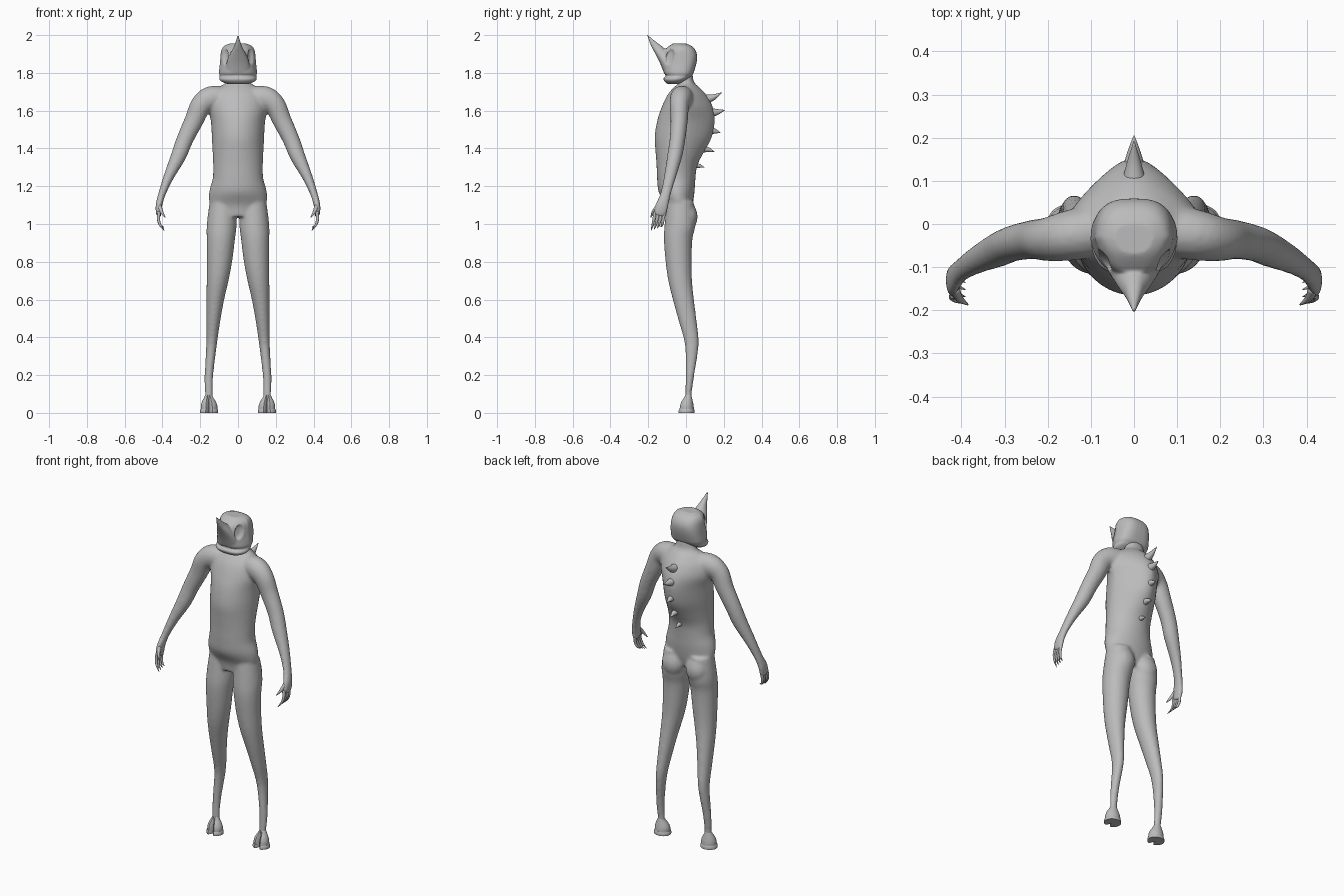
import bpy, bmesh, math
from mathutils import Vector

if "Cube" in bpy.data.objects:
    bpy.data.objects.remove(bpy.data.objects["Cube"], do_unlink=True)

skin = bpy.data.materials.new("grey skin")
skin.use_nodes = True
GREY = (0.5, 0.5, 0.5, 1)
skin.diffuse_color = GREY
skin.node_tree.nodes["Principled BSDF"].inputs["Base Color"].default_value = GREY
SIDES = 32


def spline(rows, steps=4):
    """Smoothly interpolate rows of section parameters."""
    out = []
    for i in range(len(rows) - 1):
        a, b, c, d = (rows[max(i - 1, 0)], rows[i], rows[i + 1],
                      rows[min(i + 2, len(rows) - 1)])
        for s in range(steps):
            t = s / steps
            out.append([q + 0.5 * t * (r - p + t * (2*p - 5*q + 4*r - u + t * (3*(q - r) + u - p)))
                        for p, q, r, u in zip(a, b, c, d)])
    return out + [list(rows[-1])]


def loft(bm, rings):
    loops = [[bm.verts.new(p) for p in ring] for ring in rings]
    for a, b in zip(loops, loops[1:]):
        for i in range(len(a)):
            j = (i + 1) % len(a)
            bm.faces.new((a[i], a[j], b[j], b[i]))
    bm.faces.new(loops[0])
    bm.faces.new(loops[-1])


def power(v, e):
    return math.copysign(abs(v) ** e, v)


def stack(bm, rows, side=1, square=1.0, notch=0.0, steps=4):
    """Level sections: z, centre x, half width, front y, back y, front taper, back taper."""
    rings = []
    for z, cx, w, f, b, kf, kb in spline(rows, steps):
        ring = []
        for i in range(SIDES):
            a = math.tau * i / SIDES
            c, s = power(math.cos(a), square), power(math.sin(a), square)
            x = w * c * (1 - (kf if s < 0 else kb) * abs(s))
            y = (f + b) / 2 + (b - f) / 2 * s
            if s < 0:
                y += notch * (b - f) * math.exp(-(c / 0.17) ** 2)
            ring.append((side * (cx + x), y, z))
        rings.append(ring)
    loft(bm, rings)


def tube(bm, rows, side=1, sides=16):
    """Limb sections along a path: x, y, z, radius across, radius in depth."""
    rows = spline(rows)
    pts = [Vector(r[:3]) for r in rows]
    rings = []
    for i, r in enumerate(rows):
        t = (pts[min(i + 1, len(pts) - 1)] - pts[max(i - 1, 0)]).normalized()
        ref = Vector((1, 0, 0)) if abs(t.y) > 0.7 else Vector((0, 1, 0))
        n = t.cross(ref).normalized()
        b = n.cross(t)
        ring = []
        for k in range(sides):
            a = math.tau * k / sides
            p = pts[i] + n * r[3] * math.cos(a) + b * r[4] * math.sin(a)
            ring.append((side * p.x, p.y, p.z))
        rings.append(ring)
    loft(bm, rings)


def finish(bm, name, voxel=0, iterations=0):
    bmesh.ops.recalc_face_normals(bm, faces=bm.faces[:])
    mesh = bpy.data.meshes.new(name)
    bm.to_mesh(mesh)
    bm.free()
    obj = bpy.data.objects.new(name, mesh)
    bpy.context.collection.objects.link(obj)
    if voxel:
        # fuse the overlapping volumes into one soft skin
        rm = obj.modifiers.new("fuse", "REMESH")
        rm.mode, rm.voxel_size = "VOXEL", voxel
        sm = obj.modifiers.new("soften", "SMOOTH")
        sm.factor, sm.iterations = 0.5, iterations
        deps = bpy.context.evaluated_depsgraph_get()
        baked = bpy.data.meshes.new_from_object(obj.evaluated_get(deps))
        obj.modifiers.clear()
        obj.data = baked
    obj.data.materials.clear()
    obj.data.materials.append(skin)
    for p in obj.data.polygons:
        p.use_smooth = True
    return obj


# Body: torso and neck, legs, buttocks and arms
bm = bmesh.new()
stack(bm, [
    (1.04, 0, .10, -.10, .02, 0, 0), (1.10, 0, .148, -.11, .035, 0, 0),
    (1.17, 0, .153, -.145, .045, .1, 0), (1.24, 0, .134, -.153, .05, 0, 0),
    (1.31, 0, .132, -.156, .06, 0, .1), (1.38, 0, .135, -.161, .095, 0, .25),
    (1.46, 0, .139, -.166, .137, 0, .35), (1.55, 0, .145, -.152, .153, 0, .4),
    (1.62, 0, .16, -.128, .142, 0, .4), (1.68, 0, .15, -.10, .11, 0, .4),
    (1.72, 0, .11, -.068, .075, 0, .3), (1.75, 0, .065, -.038, .043, 0, 0),
    (1.80, 0, .055, -.035, .035, 0, 0)])
for side in (1, -1):
    stack(bm, [
        (1.12, .08, .07, -.10, .04, 0, 0), (1.0, .086, .079, -.113, .05, 0, 0),
        (.92, .091, .075, -.117, .034, 0, 0), (.80, .098, .067, -.108, .03, 0, 0),
        (.70, .108, .058, -.094, .032, 0, 0), (.60, .12, .047, -.07, .042, 0, 0),
        (.49, .130, .037, -.04, .056, 0, 0), (.36, .14, .028, -.006, .067, 0, 0),
        (.20, .154, .023, -.002, .044, 0, 0), (.10, .155, .021, -.004, .03, 0, 0),
        (.04, .155, .022, -.006, .03, 0, 0)], side)
    tube(bm, [(.075, .0, 1.125, .01, .01), (.075, .0, 1.10, .05, .042),
              (.078, .002, 1.04, .068, .06), (.08, .0, .985, .05, .045),
              (.08, .0, .965, .01, .01)], side)
    tube(bm, [
        (.05, -.01, 1.665, .06, .06), (.14, -.025, 1.665, .066, .06),
        (.195, -.035, 1.63, .057, .052), (.232, -.036, 1.55, .051, .046),
        (.28, -.045, 1.45, .045, .042), (.315, -.06, 1.36, .041, .04),
        (.367, -.085, 1.25, .028, .032), (.402, -.108, 1.16, .02, .028),
        (.418, -.127, 1.10, .018, .035), (.42, -.136, 1.06, .015, .036),
        (.417, -.14, 1.04, .011, .028)], side)
finish(bm, "body", 0.008, 8)

# Fingers and thumbs
for side, label in ((1, "left"), (-1, "right")):
    bm = bmesh.new()
    for i in range(4):
        y = -.164 + .0165 * i
        tube(bm, [(.417, y, 1.065, .009, .009), (.421, y - .006, 1.025, .008, .008),
                  (.411, y - .013, .993, .006, .006),
                  (.391, y - .021, .966 + .006 * i, .001, .001)], side, 10)
    tube(bm, [(.415, -.15, 1.095, .011, .011), (.405, -.172, 1.065, .009, .009),
              (.385, -.187, 1.035, .002, .002)], side, 10)
    finish(bm, label + "_fingers")

# Head fused with the pointed face crest
bm = bmesh.new()
stack(bm, [
    (1.742, 0, .06, -.10, -.03, .1, 0), (1.755, 0, .09, -.114, -.01, .15, 0),
    (1.77, 0, .10, -.12, .015, .15, 0), (1.785, 0, .096, -.106, .03, .2, 0),
    (1.80, 0, .101, -.117, .04, .2, 0), (1.85, 0, .096, -.125, .055, .3, 0),
    (1.89, 0, .093, -.125, .059, .35, .05), (1.92, 0, .089, -.115, .05, .35, .1),
    (1.942, 0, .075, -.09, .03, .3, .1), (1.955, 0, .045, -.07, .0, .2, 0)],
    square=.7)
stack(bm, [
    (1.80, 0, .07, -.117, -.03, 0, 0), (1.85, 0, .062, -.137, -.05, 0, 0),
    (1.90, 0, .042, -.162, -.09, 0, 0), (1.935, 0, .024, -.181, -.12, 0, 0),
    (1.965, 0, .013, -.194, -.16, 0, 0), (2.0, 0, .003, -.207, -.2, 0, 0)],
    square=.85)
head = finish(bm, "head", 0.005, 4)

# Sunken almond eyes, and a sharp crest tip
for v in head.data.vertices:
    dy = v.co.y + .085 - (v.co.z - 1.88) * .2
    d = (dy / .022) ** 2 + ((v.co.z - 1.885) / .042) ** 2
    if d < 1 and abs(v.co.x) > .03:
        v.co.x -= math.copysign(.016 * (1 - d * d), v.co.x)
tip = max(head.data.vertices, key=lambda v: v.co.z)
tip.co = (0, -.206, 2.0)

# Row of spikes down the spine: base y, base z, tip y, tip z, radius
spikes = [(.10, 1.655, .192, 1.697, .028), (.135, 1.588, .205, 1.603, .026),
          (.125, 1.497, .182, 1.483, .024), (.09, 1.40, .15, 1.382, .022),
          (.05, 1.312, .098, 1.299, .017)]
for n, (y, z, ty, tz, r) in enumerate(spikes):
    bm = bmesh.new()
    tube(bm, [(0, y - .015, z, r * 1.1, r * 1.1),
              (0, y + (ty - y) * .45, z + (tz - z) * .35, r * .6, r * .6),
              (0, ty, tz, .001, .001)])
    finish(bm, "back_spike_%d" % (n + 1))

# Cloven hooves: notched dome above a thin sole rim
for side, label in ((1, "left"), (-1, "right")):
    bm = bmesh.new()
    stack(bm, [
        (.018, .153, .044, -.037, .042, 0, 0), (.04, .153, .043, -.034, .04, 0, 0),
        (.06, .154, .036, -.026, .036, 0, 0), (.078, .155, .026, -.014, .032, 0, 0),
        (.095, .155, .018, -.004, .028, 0, 0)], side, notch=.4)
    stack(bm, [
        (0, .153, .048, -.042, .045, 0, 0), (.012, .153, .048, -.042, .045, 0, 0),
        (.021, .153, .044, -.038, .042, 0, 0)], side, notch=.45, steps=2)
    hoof = finish(bm, label + "_hoof")
    bpy.context.view_layer.objects.active = hoof
    bpy.ops.object.select_all(action="DESELECT")
    hoof.select_set(True)
    bpy.ops.object.shade_smooth_by_angle(angle=math.radians(40))
